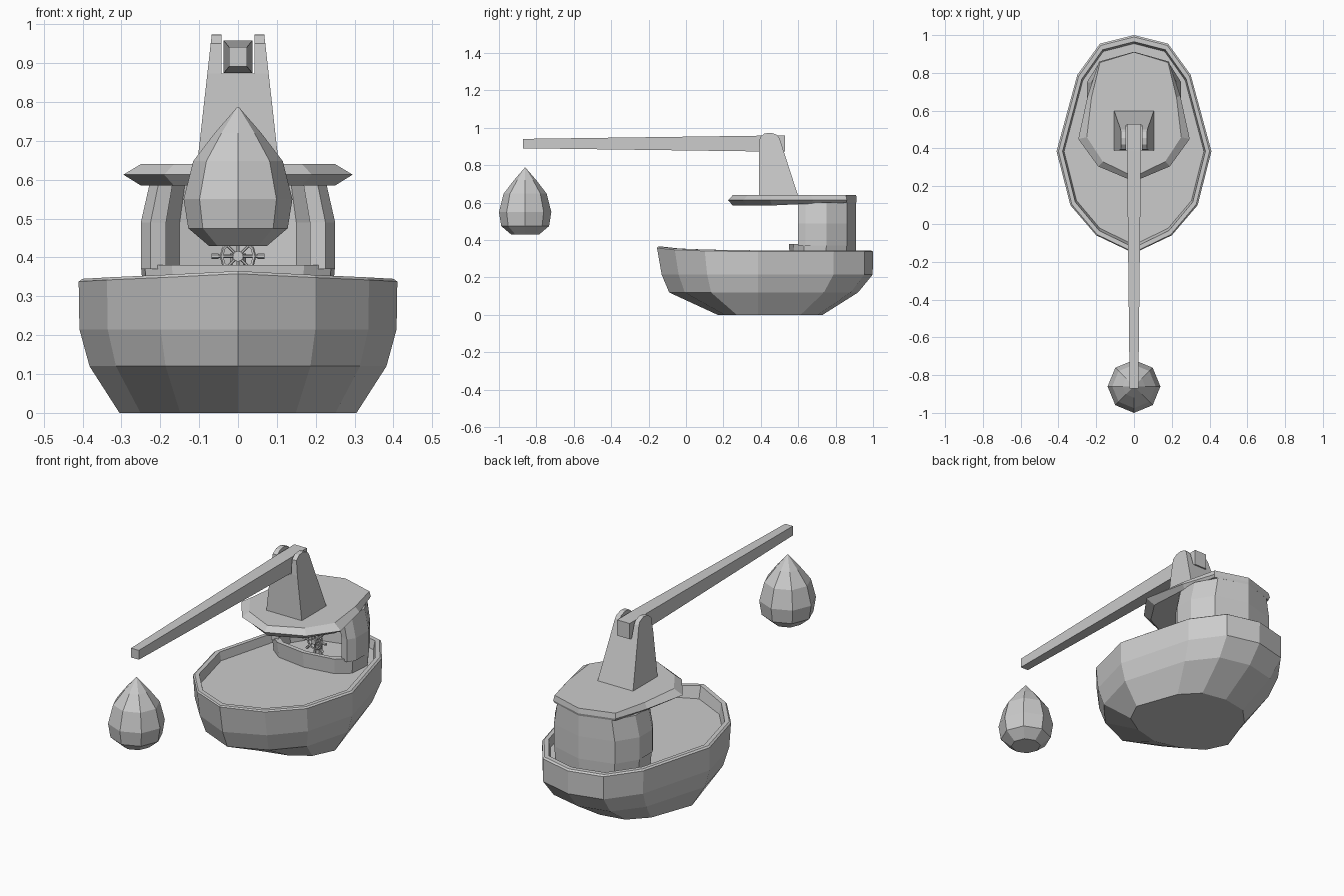
import bpy, bmesh, math
from mathutils import Vector

if "Cube" in bpy.data.objects:
    bpy.data.objects.remove(bpy.data.objects["Cube"])


def make(name, verts, faces):
    me = bpy.data.meshes.new(name)
    bm = bmesh.new()
    vs = [bm.verts.new(v) for v in verts]
    for f in faces:
        bm.faces.new([vs[i] for i in f])
    bmesh.ops.recalc_face_normals(bm, faces=bm.faces)
    bm.to_mesh(me)
    bm.free()
    ob = bpy.data.objects.new(name, me)
    bpy.context.collection.objects.link(ob)
    return ob


def loft(name, rings, cap_start=True, cap_end=True, close=False):
    n, m = len(rings[0]), len(rings)
    faces = []
    for k in range(m if close else m - 1):
        a, b = k * n, ((k + 1) % m) * n
        faces += [(a + i, a + (i + 1) % n, b + (i + 1) % n, b + i) for i in range(n)]
    if cap_start and not close:
        faces.append(tuple(range(n)))
    if cap_end and not close:
        faces.append(tuple(range((m - 1) * n, m * n)))
    return make(name, [p for r in rings for p in r], faces)


def mirrored(half):
    """Half outline, front centre to back centre, to a full loop."""
    return half + [(-p[0],) + tuple(p[1:]) for p in half[-2:0:-1]]


def rod(name, a, b, r, sides=6):
    a, b = Vector(a), Vector(b)
    bpy.ops.mesh.primitive_cylinder_add(vertices=sides, radius=r, depth=(b - a).length,
                                        location=(a + b) / 2)
    ob = bpy.context.object
    ob.name = name
    ob.rotation_euler = (b - a).to_track_quat('Z', 'Y').to_euler()


# Hull: rings of one outline, then rim and sunken deck
outline = [(0, -.155), (.2, -.06), (.337, .1), (.41, .385), (.30, .79), (.18, .955), (0, 1)]
sheer = [.02, .01, .004, 0, 0, 0, 0]


def hull_ring(width, front, back, z, rise=0):
    half = []
    for (x, y), s in zip(outline, sheer):
        d = y - .385
        d *= (.385 - front) / .54 if d < 0 else (back - .385) / .615
        half.append((x * width / .41, .385 + d, z + s * rise))
    return mirrored(half)


loft("hull", [hull_ring(.305, .17, .73, 0), hull_ring(.382, -.09, .92, .12),
              hull_ring(.408, -.13, .998, .215), hull_ring(.41, -.155, 1, .338, 1),
              hull_ring(.40, -.15, .99, .345, 1), hull_ring(.378, -.125, .965, .345, 1),
              hull_ring(.37, -.11, .955, .30)])

# Cabin: low front bulwark ring
low = [(0, .55), (.17, .575), (.24, .63), (.25, .75), (.18, .86), (0, .91)]


def low_ring(z, k):
    return mirrored([(x * k, .73 + (y - .73) * k, z) for x, y in low])


loft("cabin_bulwark", [low_ring(.30, .97), low_ring(.38, 1), low_ring(.38, .87),
                       low_ring(.30, .85)], close=True)

# Cabin: thick U-shaped wall, open at the front
wall_out = [(.225, .60), (.25, .64), (.25, .75), (.18, .86), (0, .91)]
wall_in = [(.185, .61), (.205, .65), (.205, .73), (.15, .825), (0, .865)]


def wall_ring(z, k):
    right = [(x * k, y, z) for x, y in wall_out]
    inner = [(x * k, y, z) for x, y in wall_in]
    outer = right + [(-x, y, z) for x, y, z in right[-2::-1]]
    back = [(-x, y, z) for x, y, z in inner] + inner[-2::-1]
    return outer + back


loft("cabin_wall", [wall_ring(.37, 1), wall_ring(.49, 1), wall_ring(.60, .9)])

# Roof with a pointed brim that blends into the back wall
roof_mid = [(0, .225), (.19, .305), (.295, .45), (.245, .68), (.185, .86), (0, .912)]
roof_top = [(0, .25), (.165, .33), (.25, .46), (.225, .67), (.18, .855), (0, .91)]
bottom_z = [.585, .585, .585, .595, .60, .60]
loft("cabin_roof", [mirrored([(x, y, z) for (x, y), z in zip(roof_top, bottom_z)]),
                    mirrored([(x, y, .613) for x, y in roof_mid]),
                    mirrored([(x, y, .64) for x, y in roof_top])])

# Steering wheel and its stand
wc = Vector((0, .65, .403))
bpy.ops.mesh.primitive_torus_add(major_segments=12, minor_segments=5, major_radius=.042,
                                 minor_radius=.005, location=wc, rotation=(math.pi / 2, 0, 0))
bpy.context.object.name = "wheel_rim"
for i in range(8):
    t = i * math.pi / 4
    d = Vector((math.cos(t), 0, math.sin(t)))
    rod("wheel_spoke", wc, wc + d * .055, .004)
    rod("wheel_handle", wc + d * .05, wc + d * .068, .007)
rod("wheel_hub", wc + Vector((0, -.012, 0)), wc + Vector((0, .03, 0)), .014, 8)
rod("wheel_stand", (0, .68, .30), (0, .68, .41), .02, 8)


# Crane post: tapered base and two rounded lugs
def post_x(z):
    return .105 - (z - .64) * .037 / .33


def slab(name, profile, left, right):
    loft(name, [[(left(z), y, z) for y, z in profile], [(right(z), y, z) for y, z in profile]])


slab("crane_post", [(.39, .635), (.60, .635), (.523, .873), (.39, .873)],
     lambda z: -post_x(z), post_x)
for s in (1, -1):
    slab("crane_lug", [(.39, .873), (.523, .873), (.50, .945), (.488, .962), (.455, .974),
                       (.42, .97), (.395, .95)],
         lambda z: s * .043, lambda z: s * post_x(z))

# Boom: slim tapering square beam
loft("crane_boom", [[(sx * w, y, .916 + sz * h) for sx, sz in
                     ((-1, -1), (1, -1), (1, 1), (-1, 1))]
                    for y, w, h in ((-.872, .023, .025), (.39, .037, .042), (.53, .037, .042))])

# Hanging weight: eight-sided drop
rings = []
for r, z in ((.075, .43), (.128, .475), (.14, .55), (.115, .648), (.06, .72), (.002, .787)):
    rings.append([(r * math.cos(i * math.pi / 4), -.86 + r * math.sin(i * math.pi / 4), z)
                  for i in range(8)])
loft("hanging_weight", rings)
